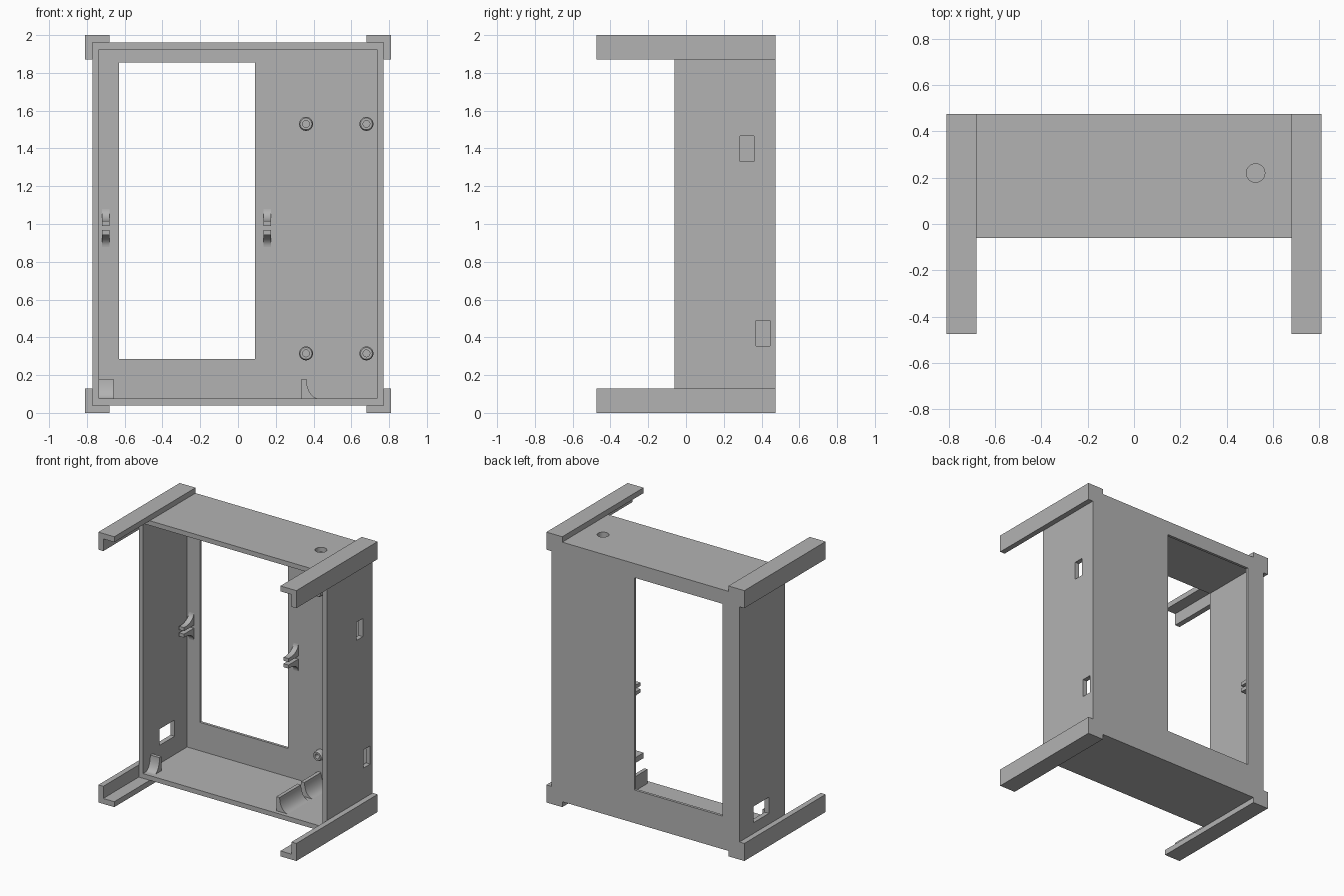
import bpy, bmesh
from math import sin, cos, pi
from mathutils import Vector, Matrix

cube = bpy.data.objects.get("Cube")
if cube:
    bpy.data.objects.remove(cube, do_unlink=True)

grey = bpy.data.materials.new("plain grey")
grey.use_nodes = True
grey.diffuse_color = (0.45, 0.45, 0.45, 1)
grey.node_tree.nodes["Principled BSDF"].inputs["Base Color"].default_value = grey.diffuse_color


def finish(name, bm):
    bmesh.ops.recalc_face_normals(bm, faces=bm.faces)
    mesh = bpy.data.meshes.new(name)
    bm.to_mesh(mesh)
    bm.free()
    mesh.materials.append(grey)
    obj = bpy.data.objects.new(name, mesh)
    bpy.context.collection.objects.link(obj)
    return obj


def smooth(obj):
    bpy.ops.object.select_all(action='DESELECT')
    obj.select_set(True)
    bpy.context.view_layer.objects.active = obj
    bpy.ops.object.shade_smooth_by_angle()


def box(name, x, y, z):
    bm = bmesh.new()
    size = (x[1] - x[0], y[1] - y[0], z[1] - z[0])
    mid = Vector((sum(x) / 2, sum(y) / 2, sum(z) / 2))
    bmesh.ops.create_cube(bm, size=1, matrix=Matrix.Translation(mid) @ Matrix.Diagonal((*size, 1)))
    return finish(name, bm)


def prism(name, profile, axis, lo, hi):
    """Extrude an (x, z) profile along y, or a (y, z) profile along x."""
    bm = bmesh.new()
    along_y = axis == "y"
    verts = [bm.verts.new((a, lo, b) if along_y else (lo, a, b)) for a, b in profile]
    face = bm.faces.new(verts)
    step = Vector((0, hi - lo, 0) if along_y else (hi - lo, 0, 0))
    moved = bmesh.ops.extrude_face_region(bm, geom=[face])["geom"]
    bmesh.ops.translate(bm, vec=step, verts=[v for v in moved if isinstance(v, bmesh.types.BMVert)])
    return finish(name, bm)


def cut(target, cutter):
    mod = target.modifiers.new("cut", 'BOOLEAN')
    mod.operation = 'DIFFERENCE'
    mod.solver = 'EXACT'
    mod.object = cutter
    bpy.context.view_layer.objects.active = target
    bpy.ops.object.modifier_apply(modifier=mod.name)
    bpy.data.objects.remove(cutter, do_unlink=True)


def arc(cx, cz, rx, rz, start, steps=10):
    return [(cx + rx * cos(start + pi / 2 * i / steps), cz + rz * sin(start + pi / 2 * i / steps))
            for i in range(steps + 1)]


FRONT, BACK, INNER = -0.06, 0.475, 0.455

# Open-fronted case with its window, side slots and top hole
case = box("case", (-0.77, 0.77), (FRONT, BACK), (0.04, 1.96))
cut(case, box("cavity", (-0.735, 0.735), (-0.2, INNER), (0.075, 1.925)))
cut(case, box("window", (-0.63, 0.09), (0.4, 0.6), (0.285, 1.855)))
cut(case, box("upper_slot", (0.7, 0.9), (0.285, 0.36), (1.33, 1.465)))
cut(case, box("lower_slot", (0.7, 0.9), (0.37, 0.445), (0.355, 0.49)))
cut(case, box("far_slot", (-0.9, -0.7), (0.13, 0.31), (0.21, 0.33)))
bm = bmesh.new()
bmesh.ops.create_cone(bm, cap_ends=True, segments=32, radius1=0.04, radius2=0.04, depth=0.2,
                      matrix=Matrix.Translation((0.525, 0.22, 1.95)))
cut(case, finish("top_hole", bm))

# Angle rails wrapped round the four long corners
angle = [(0.81, 0), (0.68, 0), (0.68, 0.04), (0.77, 0.04), (0.77, 0.13), (0.81, 0.13)]
for side, sx in (("left", 1), ("right", -1)):
    for level in ("lower", "upper"):
        profile = [(sx * x, z if level == "lower" else 2 - z) for x, z in angle]
        prism(f"{level}_{side}_rail", profile, "y", -0.475, BACK)

# Hollow screw posts on the back panel
ring = [(0.037, INNER), (0.037, 0.42), (0.031, 0.41), (0.018, 0.41), (0.018, INNER)]
for x in (0.36, 0.68):
    for z in (0.315, 1.53):
        bm = bmesh.new()
        verts = [bm.verts.new((x + r, y, z)) for r, y in ring]
        edges = [bm.edges.new(pair) for pair in zip(verts, verts[1:])]
        bmesh.ops.spin(bm, geom=verts + edges, cent=(x, 0, z), axis=(0, 1, 0),
                       angle=2 * pi, steps=28, use_duplicate=False)
        bmesh.ops.remove_doubles(bm, verts=bm.verts, dist=0.0005)
        smooth(finish("screw_post", bm))

# Paired clips with flared roots beside the window
MID = 0.979
flare = [(INNER, 0.011), (0.34, 0.011), (0.34, 0.037)] + arc(0.36, 0.101, 0.095, 0.064, -pi / 2)
for x in (-0.70, 0.155):
    for name, sz in (("clip_upper_arm", 1), ("clip_lower_arm", -1)):
        smooth(prism(name, [(y, MID + sz * z) for y, z in flare], "x", x - 0.02, x + 0.02))

# Concave cradle on the floor, in two lengths
hollow = [(0.335, 0.075), (0.335, 0.18)] + arc(0.43, 0.18, 0.068, 0.105, pi)
for name, y0, y1 in (("cradle_front", -0.03, 0.22), ("cradle_rear", 0.26, INNER)):
    smooth(prism(name, hollow, "y", y0, y1))

# Small end stop for the cradle line in the opposite corner
stop = [(0.05, 0.075), (0.05, 0.18)] + [(y, z) for y, z in reversed(arc(-0.03, 0.18, 0.055, 0.105, -pi / 2))]
smooth(prism("end_stop", stop, "x", -0.735, -0.66))
